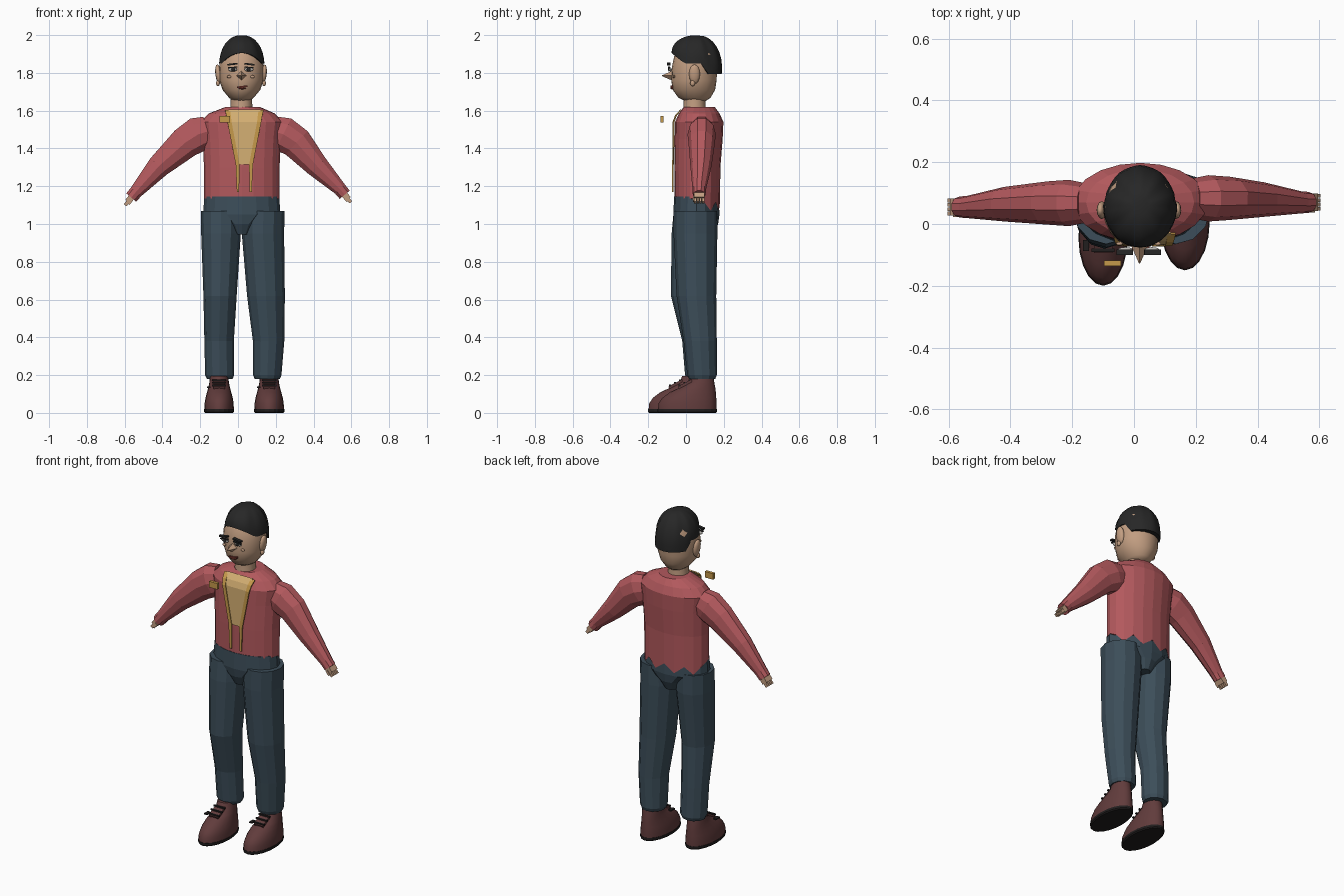
import bpy, bmesh, math
from mathutils import Vector, Matrix

cube = bpy.data.objects.get("Cube")
if cube:
    bpy.data.objects.remove(cube, do_unlink=True)


def material(name, r, g, b):
    m = bpy.data.materials.new(name)
    m.use_nodes = True
    m.diffuse_color = (r, g, b, 1)
    m.node_tree.nodes["Principled BSDF"].inputs["Base Color"].default_value = (r, g, b, 1)
    return m


SKIN = material("skin", .54, .34, .22)
HAIR = material("black hair", .02, .02, .02)
RED = material("red jacket", .45, .10, .11)
BLUE = material("slate trousers", .045, .075, .1)
SHOE = material("brown leather", .12, .045, .045)
SOLE = material("dark sole", .015, .013, .013)
SHIRT = material("tan shirt", .66, .43, .17)
GOLD = material("gold trim", .56, .32, .07)
LIP = material("lip red", .2, .04, .03)
WHITE = material("eye white", .5, .48, .45)


def finish(bm, name, mat, smooth=None):
    bmesh.ops.recalc_face_normals(bm, faces=bm.faces)
    me = bpy.data.meshes.new(name)
    bm.to_mesh(me)
    bm.free()
    ob = bpy.data.objects.new(name, me)
    bpy.context.collection.objects.link(ob)
    me.materials.append(mat)
    if smooth:
        bpy.ops.object.select_all(action='DESELECT')
        ob.select_set(True)
        bpy.context.view_layer.objects.active = ob
        bpy.ops.object.shade_smooth_by_angle(angle=math.radians(smooth))
    return ob


def loft(name, rings, mat, smooth=None):
    """Skin equal-length closed rings and cap both ends."""
    bm = bmesh.new()
    rows = [[bm.verts.new(p) for p in ring] for ring in rings]
    n = len(rows[0])
    for a, b in zip(rows, rows[1:]):
        for i in range(n):
            j = (i + 1) % n
            bm.faces.new((a[i], a[j], b[j], b[i]))
    bm.faces.new(rows[0])
    bm.faces.new(rows[-1])
    return finish(bm, name, mat, smooth)


def oval(z, cx, cy, rx, ry, n):
    step = math.tau / n
    return [Vector((cx + rx * math.sin(i * step), cy - ry * math.cos(i * step), z)) for i in range(n)]


def box(name, loc, size, mat, rot=None):
    bm = bmesh.new()
    bmesh.ops.create_cube(bm, size=1)
    m = Matrix.Translation(loc) @ (rot or Matrix()) @ Matrix.Diagonal((*size, 1))
    bm.transform(m)
    return finish(bm, name, mat)


def ball(name, loc, radii, mat, rot=0):
    bm = bmesh.new()
    bmesh.ops.create_uvsphere(bm, u_segments=12, v_segments=8, radius=1)
    bm.transform(Matrix.Translation(loc) @ Matrix.Rotation(rot, 4, 'Y') @ Matrix.Diagonal((*radii, 1)))
    return finish(bm, name, mat, 60)


def ribbon(name, rows, mat):
    """Thin plate from rows of (left x, right x, y, z)."""
    bm = bmesh.new()
    pairs = [(bm.verts.new((a, y, z)), bm.verts.new((b, y, z))) for a, b, y, z in rows]
    for (a, b), (c, d) in zip(pairs, pairs[1:]):
        bm.faces.new((a, b, d, c))
    ob = finish(bm, name, mat)
    ob.modifiers.new("thickness", 'SOLIDIFY').thickness = .006
    return ob


def sweep(name, path, mat, n=8):
    """Tube along (point, up radius, y radius) stations."""
    pts = [Vector(p) for p, _, _ in path]
    rings = []
    for k, (_, ru, ry) in enumerate(path):
        t = (pts[min(k + 1, len(pts) - 1)] - pts[max(k - 1, 0)]).normalized()
        up = t.cross(Vector((0, 1, 0))).normalized()
        side = up.cross(t)
        rings.append([pts[k] + up * ru * math.cos(a) + side * ry * math.sin(a)
                      for a in [math.tau * (i + .5) / n for i in range(n)]])
    return loft(name, rings, mat)


# Jacket, with a ragged hem across the back
body = [(1.135, .02, .06, .2, .12), (1.3, .02, .06, .2, .122), (1.45, .02, .067, .207, .127),
        (1.54, .02, .07, .218, .128), (1.585, .02, .07, .175, .108), (1.62, .025, .07, .09, .082)]
rings = [oval(*r, 20) for r in body]
for i, p in enumerate(rings[0]):
    if 5 < i < 15:
        p.z = 1.07 if i % 2 else 1.115
loft("jacket", rings, RED)

# Shirt panel and jacket trim
ribbon("shirt_panel", [(-.05, .12, -.03, 1.607), (-.045, .115, -.055, 1.575),
                       (-.04, .11, -.067, 1.54), (.005, .06, -.069, 1.315)], SHIRT)
trim = [(-.068, -.042, -.032, 1.603), (-.062, -.038, -.058, 1.575), (-.056, -.034, -.071, 1.54),
        (-.012, .008, -.073, 1.315), (-.006, .006, -.073, 1.17)]
ribbon("right_trim", trim, GOLD)
ribbon("left_trim", [(.067 - b, .067 - a, y, z) for a, b, y, z in trim], GOLD)
box("badge", (-.07, -.127, 1.555), (.055, .018, .036), GOLD)

# Arms and hands
for side, s, y, wy, drop in (("left", 1, .083, .07, 0), ("right", -1, .068, .055, .015)):
    sx = .19 if s > 0 else .16
    wrist = Vector((s * .565, wy, 1.155 - drop))
    sweep(side + "_sleeve", [((s * sx, y, 1.49), .085, .065),
                             ((s * (sx + .05), y, 1.475), .098, .075),
                             ((s * (sx + .12), y, 1.43), .089, .07),
                             ((s * .42, y - .004, 1.305), .064, .056),
                             (wrist + Vector((-s * .025, 0, .03)), .037, .036),
                             (wrist, .036, .034)], RED, 10)
    d = Vector((s * .62, 0, -.78))
    turn = Matrix.Rotation(s * math.radians(-38), 4, 'Y')
    box(side + "_palm", wrist + d * .012, (.034, .056, .034), SKIN, turn)
    for k in range(4):
        box(f"{side}_finger_{k + 1}", wrist + d * .038 + Vector((0, (k - 1.5) * .014, 0)),
            (.018, .012, .028), SKIN, turn)
    box(side + "_thumb", wrist + d * .03 + Vector((-s * .012, -.026, 0)), (.014, .012, .03), SKIN, turn)

# Trousers
loft("hips", [oval(z, .02, .055, rx, ry, 16) for z, rx, ry in
              ((1.145, .198, .118), (1.05, .205, .122), (1.0, .1, .115), (.945, .05, .09))], BLUE)
legs = {"right": [(1.068, -.09, .045, .106, .11), (.95, -.09, .04, .105, .116),
                  (.62, -.095, .02, .088, .1), (.38, -.1, .055, .078, .075),
                  (.2, -.097, .065, .077, .07), (.18, -.097, .065, .068, .062)],
        "left": [(1.068, .135, .05, .112, .115), (.95, .132, .05, .112, .116),
                 (.62, .148, .055, .1, .105), (.38, .162, .075, .083, .088),
                 (.2, .155, .085, .075, .078), (.18, .155, .085, .067, .07)]}
for side, rows in legs.items():
    loft(side + "_trouser_leg", [oval(*r, 12) for r in rows], BLUE)

# Shoes, soles, tongues and laces
for side, x, y in (("right", -.1, 0), ("left", .165, .05)):
    def shoe_ring(z, front, back, half):
        return oval(z, x, y + (front + back) / 2, half, (back - front) / 2, 20)
    loft(side + "_sole", [shoe_ring(0, -.195, .108, .074), shoe_ring(.006, -.2, .113, .08),
                          shoe_ring(.02, -.2, .113, .08)], SOLE)
    loft(side + "_shoe", [shoe_ring(*r) for r in (
        (.018, -.198, .111, .078), (.05, -.195, .112, .077), (.08, -.175, .11, .072),
        (.11, -.135, .108, .064), (.135, -.08, .105, .057), (.16, -.035, .1, .052),
        (.195, -.02, .095, .048))], SHOE, 40)
    slope = Matrix.Rotation(math.radians(-28), 4, 'X')
    box(side + "_tongue", (x, y - .055, .152), (.06, .08, .014), SHOE, slope.inverted())
    for k in range(3):
        box(f"{side}_lace_{k + 1}", (x, y - .085 + k * .026, .145 + k * .014), (.075, .01, .008), SOLE)
    box(side + "_lace_loop", (x - .055, y - .07, .135), (.02, .035, .007), SOLE)

# Neck and head
loft("neck", [oval(z, .018, .045, r, r, 12) for z, r in ((1.59, .062), (1.64, .057), (1.7, .057))], SKIN, 40)
skull = [(1.652, .045, .055, .05), (1.668, .065, .085, .045), (1.71, .1, .112, .042),
         (1.76, .117, .12, .042), (1.83, .118, .12, .045), (1.9, .11, .115, .055), (1.96, .07, .075, .06)]
loft("head", [oval(z, .018, cy, rx, ry, 20) for z, rx, ry, cy in skull], SKIN, 50)


# Hair cap: parted at the front, cut over the ears, long at the back
def hairline(c):
    if c > .5:
        return 1.85 + .055 * (c - .5) * 2
    return 1.85 if c > -.15 else 1.85 - .055 * min(1, (-c - .15) / .3)


rows, n = [], 40
for k in range(1, 10):
    phi = math.pi / 2 * min(k, 8) / 8
    ring = []
    for i in range(n):
        a = math.tau * i / n
        low = hairline(math.cos(a))
        r = math.sin(phi) ** .9 * (1 + .025 * math.cos(10 * a) * math.sin(2 * phi))
        if k == 9:
            r = .82
        if math.cos(a) < -.15:
            r *= 1 - .08 * (k / 9) ** 4
        ring.append(Vector((.02 + .12 * r * math.sin(a), .06 - .136 * r * math.cos(a),
                            low + (2.0 - low) * math.cos(phi))))
    rows.append(ring)
loft("hair", rows, HAIR, 35)

# Face: eyes, brows, cheeks and ears mirrored about the nose
mid = .015
for side, s in (("left", 1), ("right", -1)):
    ball(side + "_eye", (mid + s * .043, -.083, 1.818), (.024, .008, .011), WHITE)
    ball(side + "_iris", (mid + s * .041, -.091, 1.818), (.01, .004, .01), HAIR)
    box(side + "_eyelid", (mid + s * .043, -.09, 1.829), (.05, .012, .006), HAIR,
        Matrix.Rotation(s * .08, 4, 'Y'))
    box(side + "_brow", (mid + s * .045, -.092, 1.846), (.054, .018, .009), HAIR,
        Matrix.Rotation(s * .12, 4, 'Y'))
    ball(side + "_cheek", (mid + s * .062, -.064, 1.78), (.011, .006, .008), SKIN)
    ball(side + "_ear", (.016 + s * .12, .045, 1.793), (.016, .029, .052), SKIN, s * .12)
    ball(side + "_ear_lobe", (.016 + s * .122, .035, 1.745), (.01, .013, .016), SKIN)

# Nose and mouth
bm = bmesh.new()
bmesh.ops.create_cone(bm, segments=4, radius1=.026, radius2=.002, depth=.055, cap_ends=True)
bm.transform(Matrix.Translation((.018, -.1, 1.785)) @ Matrix.Rotation(math.pi / 2, 4, 'X'))
finish(bm, "nose", SKIN)
box("mouth", (.022, -.076, 1.727), (.055, .014, .008), LIP, Matrix.Rotation(-.12, 4, 'Y'))
ball("lower_lip", (.022, -.073, 1.719), (.02, .01, .006), LIP)
